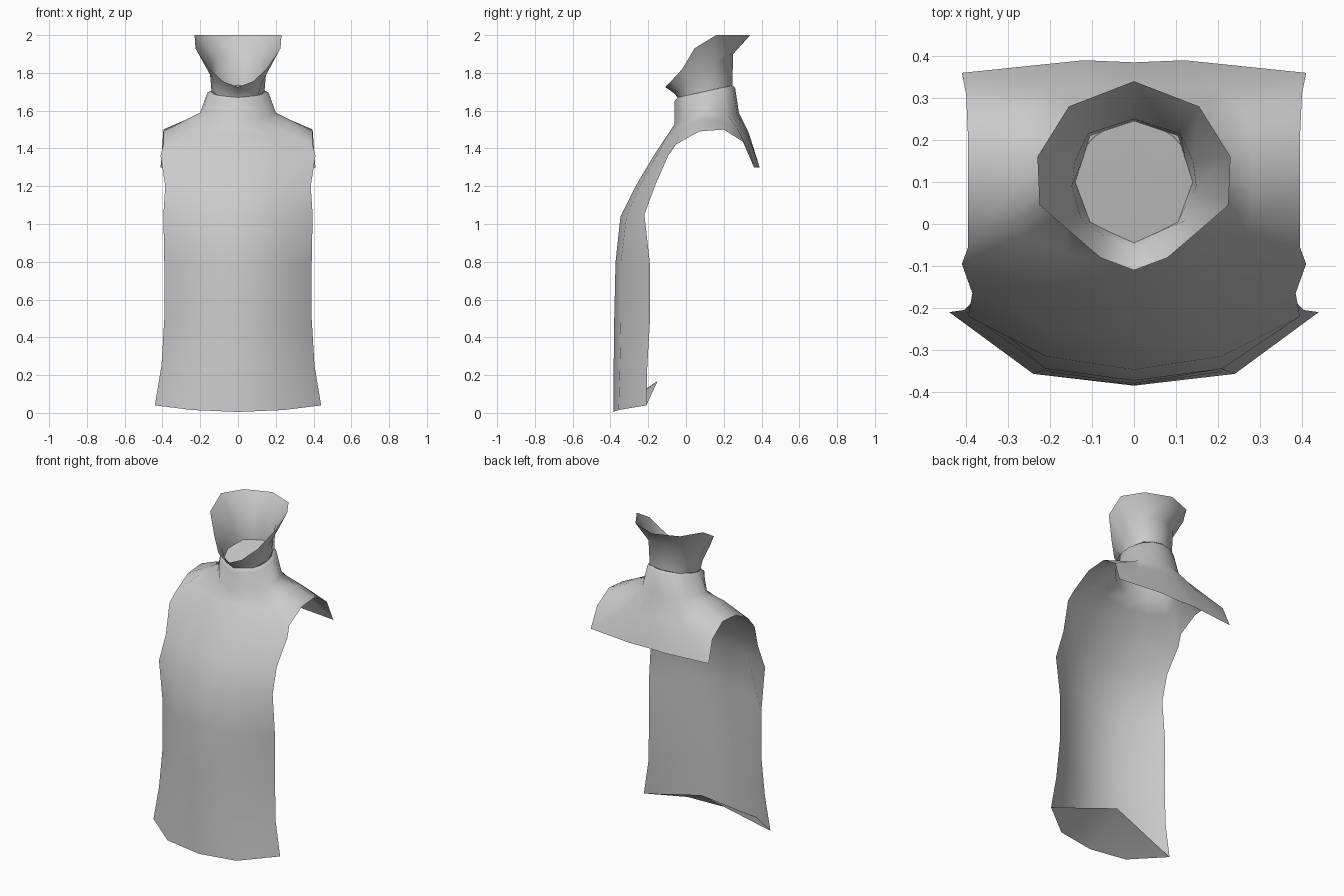
import bpy, bmesh, math
from mathutils import Vector

cube = bpy.data.objects.get("Cube")
if cube:
    bpy.data.objects.remove(cube)

grey = bpy.data.materials.new("cloth grey")
grey.use_nodes = True
COLOR = (0.6, 0.6, 0.6, 1)
grey.diffuse_color = COLOR
grey.node_tree.nodes["Principled BSDF"].inputs["Base Color"].default_value = COLOR


def sheet(name, grids, fans=(), angle=60):
    """Skin each half grid of points, mirror it over x and weld the seams."""
    bm = bmesh.new()
    for side in (1, -1):
        for rows in grids:
            vs = [[bm.verts.new((p[0] * side, p[1], p[2])) for p in r] for r in rows]
            for a, b in zip(vs, vs[1:]):
                for i in range(len(a) - 1):
                    f = [a[i], a[i + 1], b[i + 1], b[i]]
                    bm.faces.new(f if side > 0 else f[::-1])
        # fans close a rim towards one point
        for tip, rim in fans:
            for p, q in zip(rim, rim[1:]):
                f = [bm.verts.new((v[0] * side, v[1], v[2])) for v in (tip, p, q)]
                bm.faces.new(f if side > 0 else f[::-1])
    bmesh.ops.remove_doubles(bm, verts=bm.verts, dist=0.0005)
    bmesh.ops.recalc_face_normals(bm, faces=bm.faces)
    me = bpy.data.meshes.new(name)
    bm.to_mesh(me)
    bm.free()
    me.materials.append(grey)
    ob = bpy.data.objects.new(name, me)
    bpy.context.collection.objects.link(ob)
    bpy.ops.object.select_all(action='DESELECT')
    ob.select_set(True)
    bpy.context.view_layer.objects.active = ob
    bpy.ops.object.shade_smooth_by_angle(angle=math.radians(angle))
    return ob


# Front panel: centre, middle and side edge of each row, hem to chest
panel = [
    [(0, -.385, .005), (.24, -.357, .015), (.44, -.21, .04)],
    [(0, -.383, .25), (.22, -.35, .25), (.405, -.205, .25)],
    [(0, -.38, .50), (.21, -.345, .50), (.39, -.19, .50)],
    [(0, -.373, .80), (.21, -.345, .80), (.39, -.19, .78)],
    [(0, -.347, 1.04), (.21, -.315, 1.04), (.395, -.22, 1.05)],
    [(0, -.267, 1.20), (.21, -.245, 1.20), (.385, -.165, 1.20)],
    [(0, -.16, 1.38), (.20, -.145, 1.38), (.41, -.095, 1.36)],
]

# Yoke: neck, middle and outer edge, walking from the chest over to the back
yoke = [
    [(0, -.06, 1.53), (0, -.10, 1.47), (0, -.16, 1.38)],
    [(.12, -.01, 1.55), (.16, -.07, 1.47), (.20, -.145, 1.38)],
    [(.165, .03, 1.57), (.27, -.03, 1.48), (.41, -.095, 1.36)],
    [(.19, .07, 1.585), (.28, .02, 1.53), (.395, -.055, 1.42)],
    [(.20, .10, 1.59), (.28, .09, 1.55), (.395, .07, 1.49)],
    [(.19, .15, 1.59), (.28, .18, 1.55), (.395, .20, 1.50)],
    [(.15, .22, 1.58), (.26, .27, 1.51), (.40, .31, 1.43)],
    [(.13, .245, 1.575), (.21, .32, 1.46), (.41, .36, 1.30)],
    [(.07, .27, 1.585), (.10, .325, 1.48), (.12, .39, 1.30)],
    [(0, .28, 1.59), (0, .33, 1.49), (0, .385, 1.30)],
]


def collar(p, rx, ry, lift):
    """Point on the tilted collar ring in the direction of p."""
    a = math.atan2(p[0], .10 - p[1])
    y = .10 - ry * math.cos(a)
    return (rx * math.sin(a), y, 1.665 + lift + .22 * y)


# Standing collar with a rolled lip continues every yoke row
yoke = [[collar(r[0], .14, .145, .015), collar(r[0], .165, .16, 0)] + r for r in yoke]
sheet("bib", [panel, yoke], angle=80)

# Underside flap rising from the hem to a point behind
sheet("hem_flap", [], [((0, -.15, .17), panel[0])])

# Flared hood open at the front: neck, throat and rim, from front to back
neck = [(0, -.045, 1.67), (.06, -.018, 1.675), (.105, .005, 1.68), (.14, .10, 1.70),
        (.122, .155, 1.715), (.105, .21, 1.725), (0, .245, 1.735)]
throat = [(0, -.06, 1.69), (.07, -.03, 1.71), (.125, .01, 1.745), (.148, .09, 1.79),
          (.14, .15, 1.84), (.11, .215, 1.88), (0, .25, 1.90)]
rim = [(0, -.11, 1.725), (.08, -.08, 1.755), (.15, -.02, 1.82), (.225, .045, 1.93),
       (.23, .16, 2.0), (.155, .28, 2.0), (0, .34, 2.0)]
sheet("hood", [[neck, throat, rim]], angle=80)

# Disc closing the neck
sheet("neck_disc", [], [((0, .10, 1.705), neck)])
